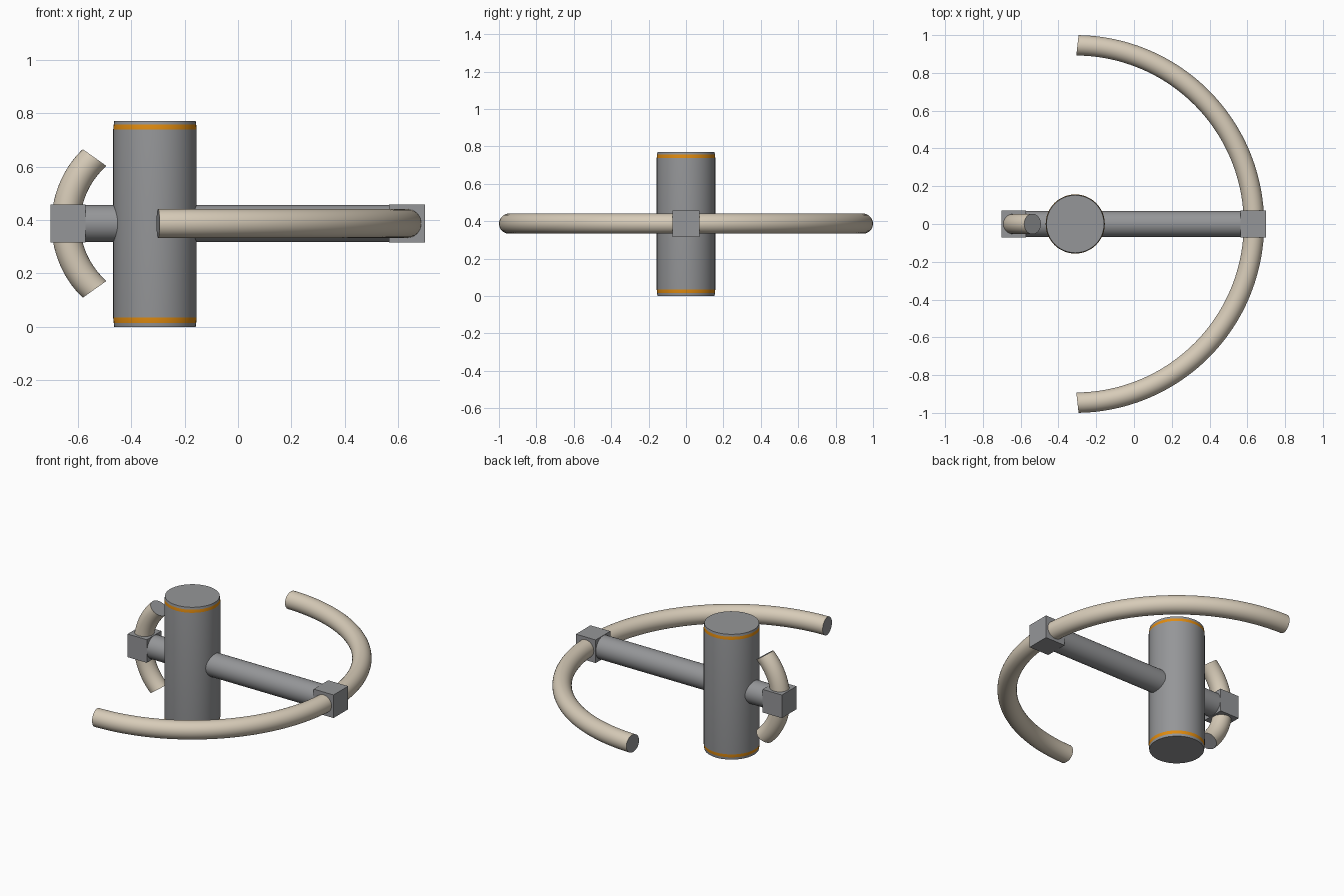
import bpy, bmesh, math
from mathutils import Vector, Matrix

if "Cube" in bpy.data.objects:
    bpy.data.objects.remove(bpy.data.objects["Cube"])

def material(name, rgb):
    m = bpy.data.materials.new(name)
    m.diffuse_color = (*rgb, 1)
    m.use_nodes = True
    m.node_tree.nodes["Principled BSDF"].inputs["Base Color"].default_value = m.diffuse_color
    return m

GREY = material("steel grey", (0.30, 0.305, 0.315))
BEIGE = material("warm beige", (0.68, 0.60, 0.48))
ORANGE = material("orange", (0.75, 0.26, 0.005))

CX, CZ = -0.311, 0.387      # column axis and arm height

def finish(bm, name, mats, smooth=True):
    bmesh.ops.recalc_face_normals(bm, faces=bm.faces)
    me = bpy.data.meshes.new(name)
    bm.to_mesh(me)
    bm.free()
    for m in mats:
        me.materials.append(m)
    ob = bpy.data.objects.new(name, me)
    bpy.context.collection.objects.link(ob)
    if smooth:
        bpy.ops.object.select_all(action='DESELECT')
        ob.select_set(True)
        bpy.context.view_layer.objects.active = ob
        bpy.ops.object.shade_smooth_by_angle(angle=math.radians(35))
    return ob

def skin(bm, rings, cap_mat=0, band_mats=()):
    """Join rings of points into a closed tube with end caps."""
    vs = [[bm.verts.new(p) for p in r] for r in rings]
    n = len(vs[0])
    for k, (a, b) in enumerate(zip(vs, vs[1:])):
        for i in range(n):
            f = bm.faces.new((a[i], a[(i + 1) % n], b[(i + 1) % n], b[i]))
            f.material_index = band_mats[k] if band_mats else 0
    for end in (vs[0], vs[-1]):
        bm.faces.new(end).material_index = cap_mat

def curved_tube(name, centre, radius, start, half, tilt, blend, up, r=0.054, steps=64, sides=32):
    """Circular arc tube around axis `up`; end caps lean by `tilt` degrees."""
    u = Vector((start, 0, 0))
    v = Vector(up).cross(u)
    rings = []
    for k in range(steps + 1):
        t = half * (2 * k / steps - 1)
        w = max(0, (abs(t) - (half - blend)) / blend) ** 2
        phi = math.radians(t - math.copysign(tilt * w, t))
        t = math.radians(t)
        c = Vector(centre) + radius * (u * math.cos(t) + v * math.sin(t))
        n = u * math.cos(phi) + v * math.sin(phi)
        rings.append([c + r * (n * math.cos(a) + Vector(up) * math.sin(a))
                      for a in (2 * math.pi * i / sides for i in range(sides))])
    bm = bmesh.new()
    skin(bm, rings, cap_mat=1)
    return finish(bm, name, [BEIGE, GREY])

# upright column with chamfered, orange banded ends
profile = [(0.1525, 0), (0.1545, 0.015), (0.1565, 0.034),
           (0.1565, 0.739), (0.1545, 0.757), (0.1525, 0.771)]
bm = bmesh.new()
skin(bm, [[(CX + r * math.cos(a), r * math.sin(a), z)
           for a in (2 * math.pi * i / 48 for i in range(48))] for r, z in profile],
     band_mats=(0, 1, 0, 1, 0))
finish(bm, "column", [GREY, ORANGE])

# horizontal arm through the column
bm = bmesh.new()
skin(bm, [[(x, 0.07 * math.cos(a), CZ + 0.07 * math.sin(a))
           for a in (2 * math.pi * i / 32 for i in range(32))] for x in (-0.62, 0.62)])
finish(bm, "cross_arm", [GREY])

# clamp blocks at both arm ends
for name, x0, x1 in (("rear_clamp", -0.702, -0.571), ("front_clamp", 0.565, 0.70)):
    bm = bmesh.new()
    bmesh.ops.create_cube(bm, size=1, matrix=Matrix.Translation(((x0 + x1) / 2, 0, CZ))
                          @ Matrix.Diagonal((x1 - x0, 0.142, 0.142, 1)))
    finish(bm, name, [GREY], smooth=False)

# large horizontal hoop and small upright handle
curved_tube("large_hoop", (CX, 0, CZ), 0.946, 1, 89.3, 5.5, 11, (0, 0, 1), steps=96)
curved_tube("small_handle", (-0.307, 0, CZ), 0.3375, -1, 47, 11.7, 24, (0, 1, 0))
